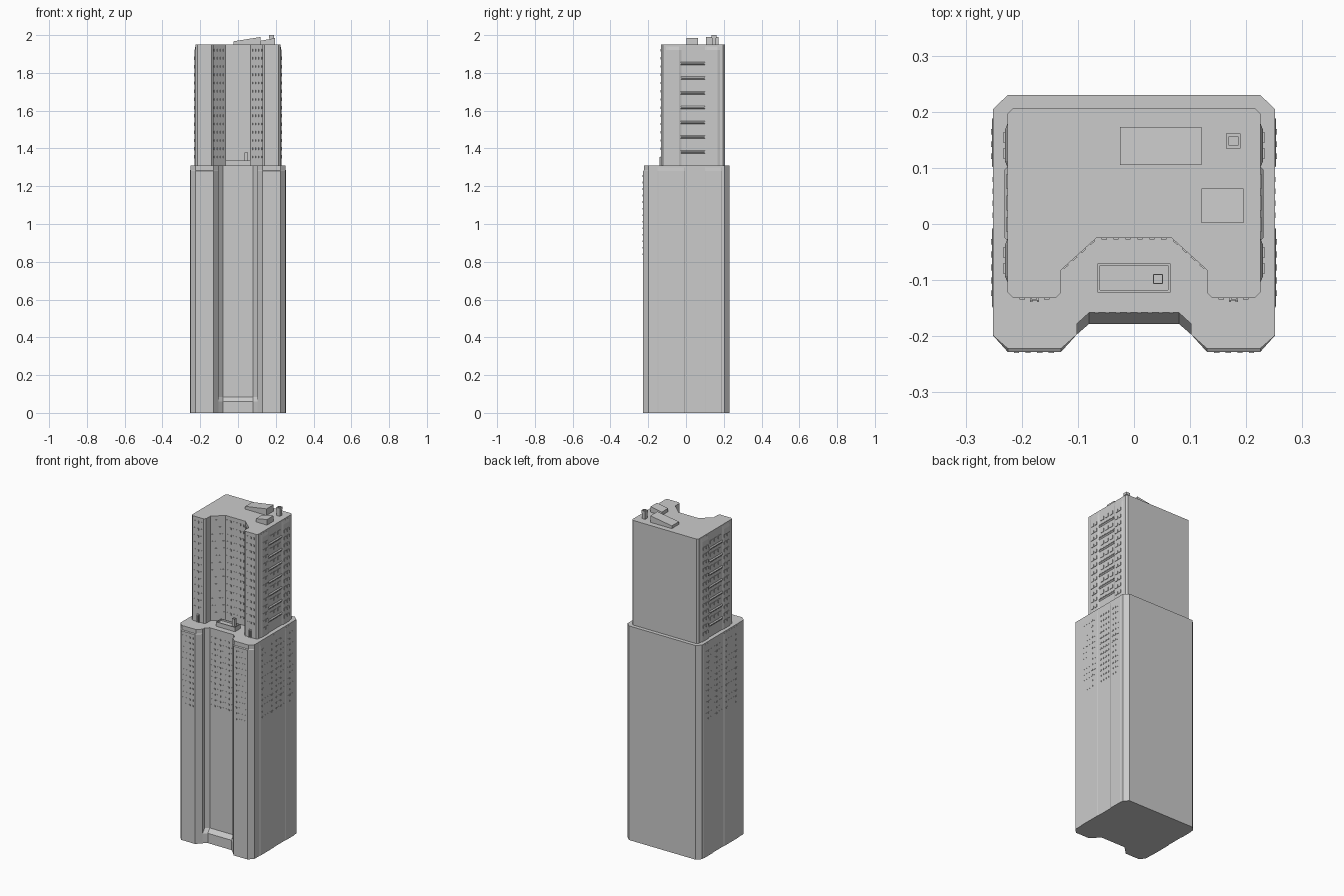
import bpy, bmesh
from mathutils import Vector

if "Cube" in bpy.data.objects:
    bpy.data.objects.remove(bpy.data.objects["Cube"])


def finish(name, bm):
    bmesh.ops.recalc_face_normals(bm, faces=bm.faces)
    me = bpy.data.meshes.new(name)
    bm.to_mesh(me)
    bm.free()
    ob = bpy.data.objects.new(name, me)
    bpy.context.collection.objects.link(ob)
    return ob


def loft(name, rings):
    """Skin a closed solid through (outline, z) rings of equal point count."""
    bm = bmesh.new()
    rows = [[bm.verts.new((x, y, z)) for x, y in pts] for pts, z in rings]
    for a, b in zip(rows, rows[1:]):
        n = len(a)
        for i in range(n):
            j = (i + 1) % n
            bm.faces.new((a[i], a[j], b[j], b[i]))
    bm.faces.new(rows[0])
    bm.faces.new(rows[-1])
    return finish(name, bm)


def rect(x0, x1, y0, y1):
    return [(x0, y0), (x1, y0), (x1, y1), (x0, y1)]


def box(name, x0, x1, y0, y1, z0, z1):
    r = rect(x0, x1, y0, y1)
    return loft(name, [(r, z0), (r, z1)])


def tray(name, x0, x1, y0, y1, z0, z1, rim, depth):
    """Box with a sunken top."""
    r = rect(x0, x1, y0, y1)
    q = rect(x0 + rim, x1 - rim, y0 + rim, y1 - rim)
    return loft(name, [(r, z0), (r, z1), (q, z1), (q, z1 - depth)])


def mirrored(half):
    """Complete an outline drawn on the +x side from front to back."""
    return half + [(-x, y) for x, y in reversed(half)]


def windows(name, p0, p1, cols, zs, fill=0.55, h=0.012, out=0.0025):
    """Rows of thin window boxes on the wall p0 -> p1, and on its mirror in x."""
    bm = bmesh.new()
    p0, p1 = Vector(p0), Vector(p1)
    d = (p1 - p0) / cols
    n = Vector((d.y, -d.x)).normalized() * out
    for c in range(cols):
        a = p0 + d * (c + 0.5 - fill / 2)
        b = p0 + d * (c + 0.5 + fill / 2)
        ring = [a - n, b - n, b + n, a + n]
        for z in zs:
            for s in (1, -1):
                lo = [bm.verts.new((s * v.x, v.y, z - h / 2)) for v in ring]
                hi = [bm.verts.new((s * v.x, v.y, z + h / 2)) for v in ring]
                bm.faces.new(lo)
                bm.faces.new(hi)
                for i in range(4):
                    j = (i + 1) % 4
                    bm.faces.new((lo[i], lo[j], hi[j], hi[i]))
    return finish(name, bm)


# lower shaft with stepped front notch and slightly set-back crown
def lower_outline(front):
    return mirrored([(0.08, -0.158), (0.102, -0.178), (0.102, -0.197), (0.13, front),
                     (0.225, front), (0.251, -0.199), (0.251, 0.205), (0.225, 0.23)])


low, crown = lower_outline(-0.228), lower_outline(-0.222)
loft("lower_tower", [(low, 0), (low, 1.28), (crown, 1.284), (crown, 1.31)])

# entrance plinth with sloped top inside the notch
plinth = [(-0.102, -0.197), (-0.08, -0.178), (0.08, -0.178), (0.102, -0.197),
          (0.102, -0.15), (-0.102, -0.15)]
plinth_top = [(-0.102, -0.178), (-0.08, -0.158), (0.08, -0.158), (0.102, -0.178),
              (0.102, -0.15), (-0.102, -0.15)]
loft("entrance_plinth", [(plinth, 0), (plinth, 0.06), (plinth_top, 0.085)])

# upper tower with wide chamfered front bay
upper = mirrored([(0.067, -0.025), (0.13, -0.082), (0.13, -0.122), (0.14, -0.132),
                  (0.215, -0.132), (0.225, -0.122), (0.225, 0.197), (0.215, 0.207)])
loft("upper_tower", [(upper, 1.30), (upper, 1.95)])


# side bays: shallow chamfered strips with sloped tops
def bay(name, s, x, out, y0, y1, z0, z1, ch):
    def ring(o):
        return [(s * (x - 0.01), y0), (s * x, y0), (s * (x + o), y0 + ch),
                (s * (x + o), y1 - ch), (s * x, y1), (s * (x - 0.01), y1)]
    loft(name, [(ring(out), z0), (ring(out), z1 - 0.02), (ring(0.0005), z1)])


for side, s in (("right", 1), ("left", -1)):
    for part, y0, y1 in (("front", -0.105, -0.025), ("rear", 0.10, 0.18)):
        bay(f"upper_bay_{side}_{part}", s, 0.225, 0.005, y0, y1, 1.305, 1.94, 0.012)
    for part, y0, y1 in (("front", -0.15, -0.006), ("rear", 0.10, 0.19)):
        bay(f"lower_bay_{side}_{part}", s, 0.251, 0.0025, y0, y1, 0, 1.30, 0.004)
    # balcony slabs between the bays, with tapered edges
    for i in range(7):
        z = 1.382 + i * 0.078
        inner = rect(s * 0.215, s * 0.2255, -0.03, 0.102)
        outer = rect(s * 0.215, s * 0.231, -0.024, 0.096)
        loft(f"balcony_{side}_{i + 1}", [(inner, z - 0.008), (outer, z - 0.002),
                                         (outer, z + 0.002), (inner, z + 0.008)])
    # small terrace door frame at the foot of each front wing
    for k in (-1, 1):
        x = s * 0.177 + k * 0.006
        box(f"door_post_{side}", x - 0.002, x + 0.002, -0.139, -0.13, 1.305, 1.355)
    box(f"door_head_{side}", s * 0.177 - 0.008, s * 0.177 + 0.008, -0.136, -0.13, 1.35, 1.358)

# window grids on the upper tower
up = [1.355 + i * 0.0435 for i in range(14)]
windows("upper_wing_windows", (0.145, -0.132), (0.21, -0.132), 3, up[1:], 0.45)
windows("upper_angle_windows", (0.067, -0.025), (0.13, -0.082), 4, up, 0.5)
windows("upper_recess_windows", (0.0, -0.025), (0.064, -0.025), 3, up, 0.45)
windows("upper_front_bay_windows", (0.23, -0.093), (0.23, -0.037), 2, up[:-1], 0.7, 0.018)
windows("upper_rear_bay_windows", (0.23, 0.112), (0.23, 0.168), 2, up[:-1], 0.7, 0.018)
windows("upper_centre_windows", (0.225, -0.02), (0.225, 0.095), 3,
        [1.421 + i * 0.078 for i in range(7)], 0.7, 0.02)

# window grids on the top floors of the lower tower
lo = [0.84 + i * 0.0345 for i in range(13)]
windows("lower_wing_windows", (0.137, -0.228), (0.22, -0.228), 4, lo, 0.45, 0.009, 0.0015)
windows("lower_recess_windows", (0.0, -0.158), (0.076, -0.158), 4, lo, 0.45, 0.009, 0.0015)
windows("lower_front_bay_windows", (0.2535, -0.135), (0.2535, -0.02), 5, lo, 0.45, 0.009, 0.001)
windows("lower_centre_windows", (0.251, 0.005), (0.251, 0.09), 4, lo, 0.45, 0.009, 0.0015)
windows("lower_rear_bay_windows", (0.2535, 0.11), (0.2535, 0.175), 3, lo, 0.45, 0.009, 0.001)

# terrace plant housing
tray("terrace_housing", -0.065, 0.065, -0.122, -0.07, 1.305, 1.337, 0.004, 0.01)
tray("terrace_vent", 0.034, 0.052, -0.107, -0.089, 1.31, 1.378, 0.002, 0.004)

# rooftop equipment
wedge = box("roof_wedge", -0.025, 0.12, 0.105, 0.173, 1.945, 1.99)
for v in wedge.data.vertices:
    if v.co.z > 1.96 and v.co.x < 0:
        v.co.z = 1.967
unit = box("roof_unit", 0.12, 0.195, 0.002, 0.063, 1.945, 1.984)
for v in unit.data.vertices:
    if v.co.z > 1.96 and v.co.x < 0.15:
        v.co.z = 1.97
tray("roof_stack", 0.166, 0.188, 0.137, 0.159, 1.945, 1.99, 0.002, 0.005)
tray("roof_stack_cap", 0.164, 0.19, 0.135, 0.161, 1.985, 2.0, 0.005, 0.012)
